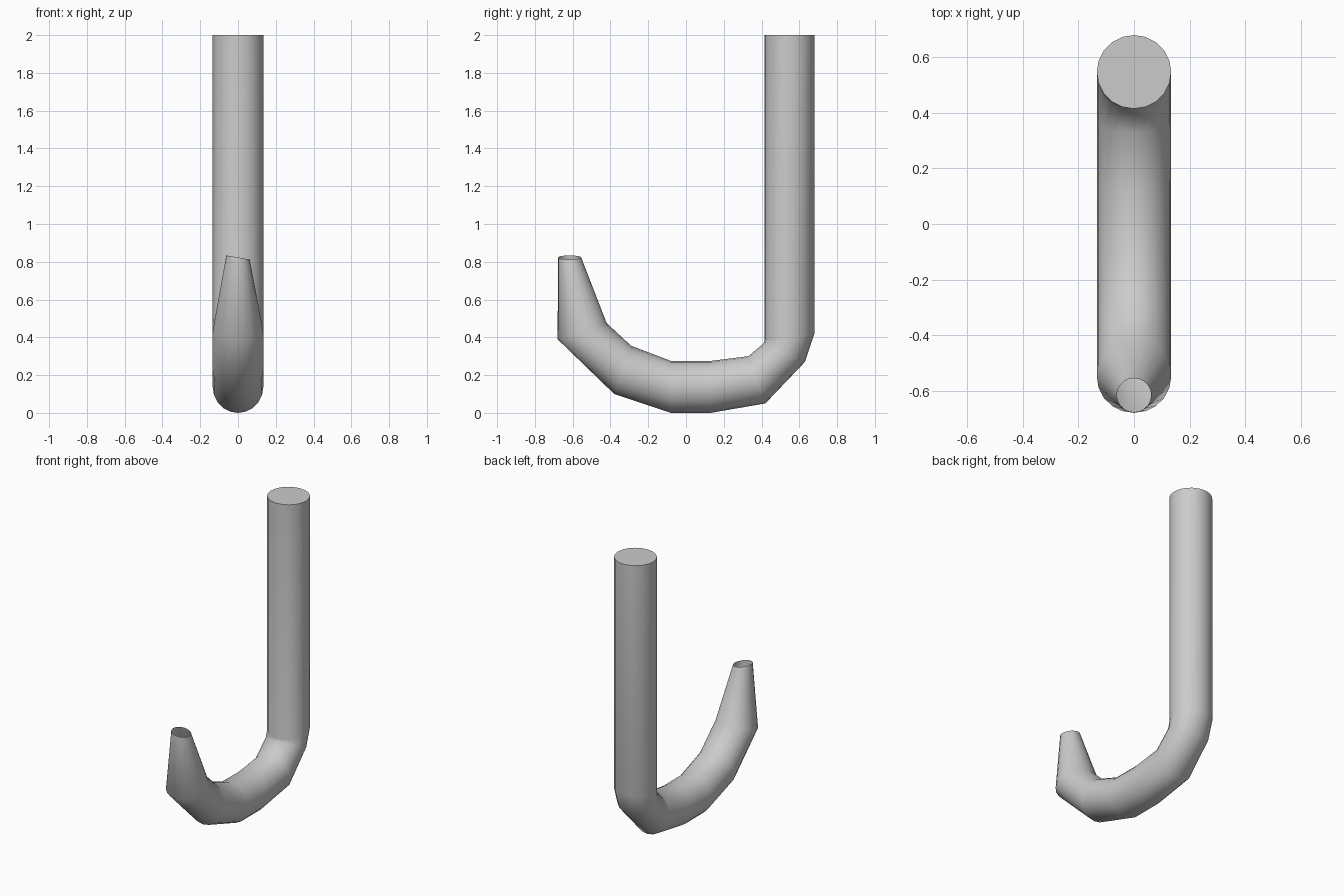
import bpy, bmesh, math
from mathutils import Vector

if "Cube" in bpy.data.objects:
    bpy.data.objects.remove(bpy.data.objects["Cube"])

SIDES = 20
# Cross-sections: outer (y, z), inner (y, z), half width in x, sideways tilt
SECTIONS = [
    ((0.68, 2.00), (0.415, 2.00), 0.134, 0),
    ((0.68, 0.42), (0.415, 0.385), 0.134, 0),
    ((0.63, 0.27), (0.413, 0.37), 0.134, 0),
    ((0.42, 0.05), (0.33, 0.30), 0.134, 0),
    ((0.13, 0.00), (0.13, 0.275), 0.134, 0),
    ((-0.08, 0.00), (-0.08, 0.275), 0.134, 0),
    ((-0.38, 0.10), (-0.29, 0.355), 0.134, 0),
    ((-0.68, 0.39), (-0.42, 0.475), 0.134, 0),
    ((-0.677, 0.823), (-0.555, 0.823), 0.062, -0.17),
]

bm = bmesh.new()


def add_ring(outer, inner, half_width, tilt):
    o, i = Vector((0, *outer)), Vector((0, *inner))
    mid, arm = (o + i) / 2, (o - i) / 2
    ring = []
    for k in range(SIDES):
        a = 2 * math.pi * k / SIDES
        x = half_width * math.sin(a)
        ring.append(bm.verts.new(mid + arm * math.cos(a) + Vector((x, 0, tilt * x))))
    return ring


# Bent tube, capped at the shank and open at the tapered tip
rings = [add_ring(*s) for s in SECTIONS]
for a, b in zip(rings, rings[1:]):
    for k in range(SIDES):
        n = (k + 1) % SIDES
        bm.faces.new((a[k], a[n], b[n], b[k]))
bm.faces.new(rings[0])
bmesh.ops.recalc_face_normals(bm, faces=bm.faces)
top = max(bm.faces, key=lambda f: f.calc_center_median().z)
if top.normal.z < 0:
    bmesh.ops.reverse_faces(bm, faces=bm.faces)

mesh = bpy.data.meshes.new("hook")
bm.to_mesh(mesh)
bm.free()
hook = bpy.data.objects.new("hook", mesh)
bpy.context.collection.objects.link(hook)
bpy.context.view_layer.objects.active = hook
hook.select_set(True)
bpy.ops.object.shade_smooth_by_angle(angle=math.radians(60))
